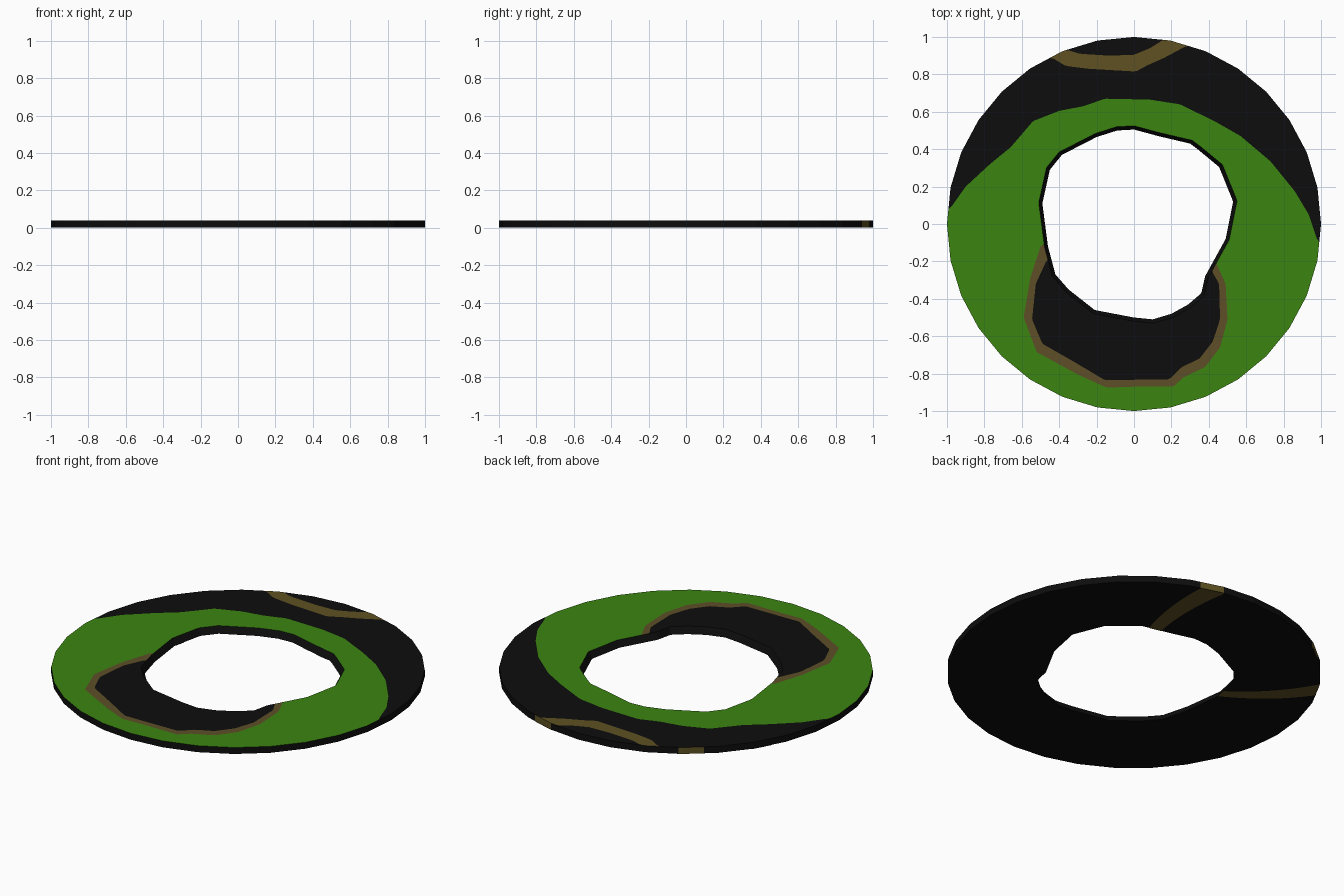
import bpy, math

if "Cube" in bpy.data.objects:
    bpy.data.objects.remove(bpy.data.objects["Cube"])

TOP, BOT = 0.04, 0.0

def material(name, rgb):
    m = bpy.data.materials.new(name)
    m.diffuse_color = (*rgb, 1)
    m.use_nodes = True
    m.node_tree.nodes["Principled BSDF"].inputs["Base Color"].default_value = m.diffuse_color
    return m

BLACK = material("black", (0.004, 0.004, 0.004))
GREEN = material("green", (0.043, 0.235, 0.005))
OCHRE = material("ochre", (0.112, 0.082, 0.016))
BROWN = material("brown", (0.112, 0.077, 0.021))

# Outlines traced around the ring
HOLE = [(.53, .12), (.455, .305), (.34, .40), (.30, .43), (.13, .47), (0, .505), (-.09, .5),
        (-.2, .465), (-.385, .37), (-.45, .29), (-.49, .11), (-.46, -.12), (-.42, -.27),
        (-.35, -.35), (-.21, -.46), (0, -.5), (.1, -.51), (.2, -.48), (.29, -.43),
        (.36, -.37), (.38, -.28), (.49, -.08), (.53, .12)]
GREEN_EDGE = [(1.0, -.1), (.98, -.085), (.935, .05), (.86, .175), (.73, .335), (.57, .47),
              (.43, .55), (.245, .64), (.085, .665), (-.155, .67), (-.27, .63), (-.4, .605),
              (-.54, .55), (-.66, .41), (-.77, .32), (-.9, .2), (-.985, .08)]
PATCH_OUT = [(-.47, -.11), (-.5, -.12), (-.555, -.29), (-.59, -.5), (-.52, -.685), (-.41, -.745),
             (-.29, -.81), (-.145, -.875), (0, -.87), (.21, -.87), (.265, -.82),
             (.38, -.765), (.46, -.66), (.5, -.51), (.49, -.32), (.435, -.2)]
PATCH_IN = [(-.47, -.2), (-.525, -.32), (-.545, -.51), (-.49, -.64), (-.315, -.74),
            (-.155, -.835), (.19, -.83), (.255, -.765), (.35, -.72), (.42, -.63),
            (.46, -.51), (.455, -.32), (.415, -.25)]
STRIPE_IN = [(.285, .955), (.165, .89), (.075, .85), (.01, .815), (-.245, .83),
             (-.365, .845), (-.44, .89)]
STRIPE_OUT = [(.165, .99), (.085, .94), (0, .905), (-.13, .9), (-.29, .91), (-.37, .935)]

def cross(a, b):
    return a[0] * b[1] - a[1] * b[0]

def reach(points, a, default):
    """Distance from the centre to an outline in direction a."""
    d = (math.cos(a), math.sin(a))
    for p, q in zip(points, points[1:]):
        den = cross(d, (q[0] - p[0], q[1] - p[1]))
        if abs(den) > 1e-9 and cross(d, p) * cross(d, q) <= 1e-12:
            r = cross(p, q) / den
            if r > 0:
                return r
    return default

def rim(a):
    step = math.tau / 32
    return math.cos(step / 2) / math.cos(a % step - step / 2)

def hole(a):
    return reach(HOLE, a, 0.5)

def hole_top(a):
    return hole(a) * 1.04

def outline(points, default):
    return lambda a: min(rim(a), max(hole_top(a), reach(points, a, default)))

green_edge = outline(GREEN_EDGE, 2)
patch_out, patch_in = outline(PATCH_OUT, 0), outline(PATCH_IN, 0)
stripe_in, stripe_out = outline(STRIPE_IN, 2), outline(STRIPE_OUT, 2)

N = 320
ANGLES = [math.tau * i / N for i in range(N)]

def at(r, a, z):
    return (r * math.cos(a), r * math.sin(a), z)

def make(name, verts, faces, mats):
    me = bpy.data.meshes.new(name)
    me.from_pydata(verts, [], faces)
    for m in mats:
        me.materials.append(m)
    ob = bpy.data.objects.new(name, me)
    bpy.context.collection.objects.link(ob)
    return ob

def ring(name, profile, mats):
    """Sweep a profile of (radius function, height) pairs round the centre, skipping empty faces."""
    k = len(profile)
    verts = [at(f(a), a, z) for a in ANGLES for f, z in profile]
    faces = []
    for i in range(N):
        j = (i + 1) % N
        for s in range(k - 1):
            c = [i * k + s, i * k + s + 1, j * k + s + 1, j * k + s]
            gap = max(math.dist(verts[c[0]], verts[c[1]]), math.dist(verts[c[2]], verts[c[3]]))
            if gap > 1e-4:
                faces.append(c)
    return make(name, verts, faces, mats)

# Body: outer rim, underside and sloping hole wall
body = ring("ring_body", [(rim, TOP), (rim, BOT + .002), (hole, BOT + .002), (hole_top, TOP)],
            [BLACK, OCHRE])
# Stripes crossing the outer rim
for f in body.data.polygons:
    x, y, _ = f.center
    deg = math.degrees(math.atan2(y, x))
    if abs(f.normal.z) < .1 and math.hypot(x, y) > .9 and (71 < deg < 78.5 or 123 < deg < 130):
        f.material_index = 1

# Painted zones of the top surface
for name, a, b, mat in [("dark_patch", hole_top, patch_in, BLACK),
                        ("patch_border", patch_in, patch_out, BROWN),
                        ("green_field", patch_out, green_edge, GREEN),
                        ("dark_field", green_edge, stripe_in, BLACK),
                        ("top_stripe", stripe_in, stripe_out, OCHRE),
                        ("dark_field_edge", stripe_out, rim, BLACK)]:
    ring(name, [(a, TOP), (b, TOP)], [mat])

# Stripes on the underside, running from hole to rim
def under_stripe(name, start, end, half):
    verts, faces, steps = [], [], 12
    for i in range(steps + 1):
        t = i / steps
        mid = math.radians(start + (end - start) * t)
        for side in (-1, 1):
            a = mid + side * half
            verts.append(at(hole(a) + (rim(a) - hole(a)) * t, a, BOT))
    for i in range(steps):
        faces.append((2 * i, 2 * i + 1, 2 * i + 3, 2 * i + 2))
    make(name, verts, faces, [OCHRE])

under_stripe("under_stripe_right", 63, 75, .07)
under_stripe("under_stripe_left", 163, 149, .06)
